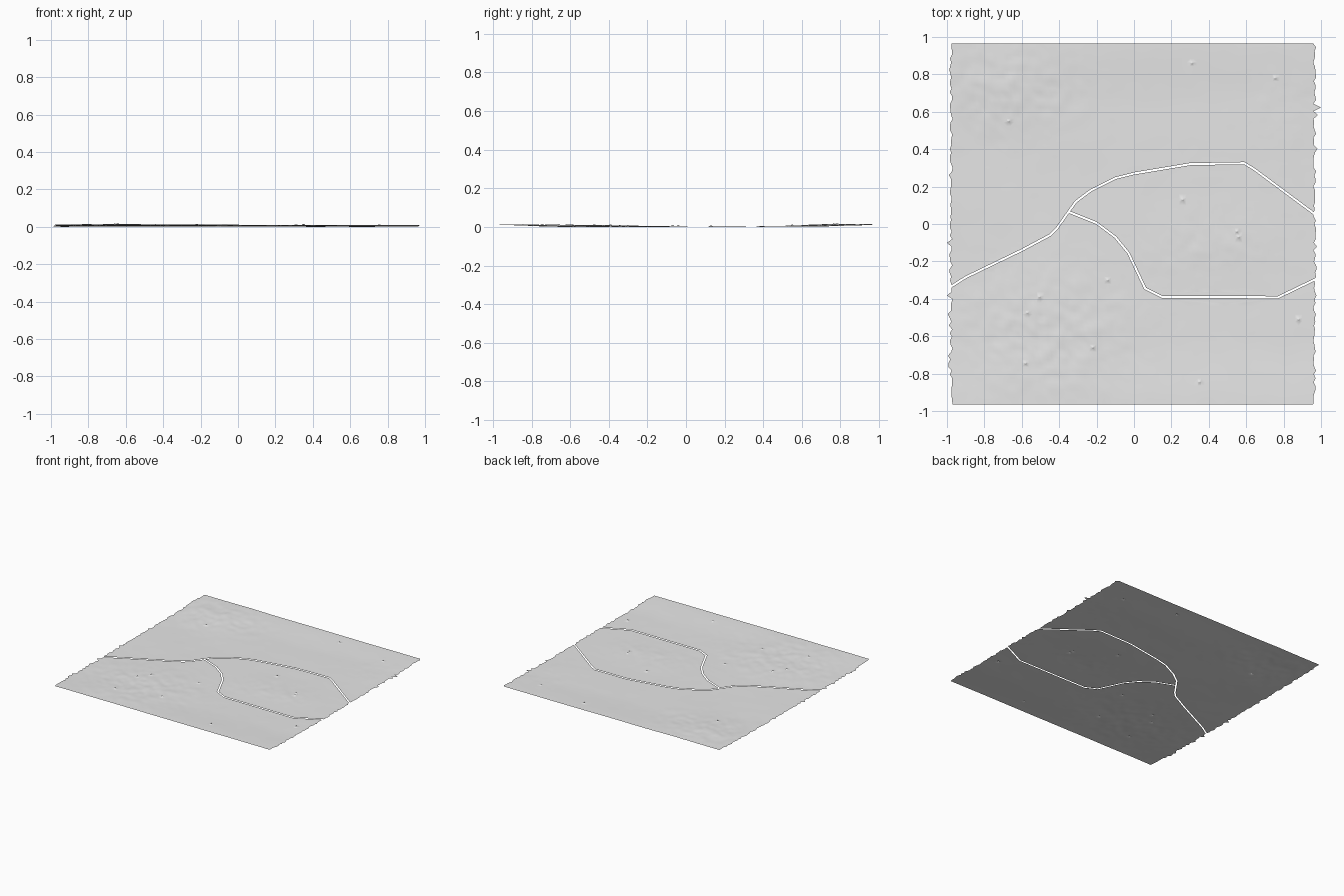
import bpy, bmesh, math, random
from mathutils import Vector, noise, geometry

random.seed(7)
if "Cube" in bpy.data.objects:
    bpy.data.objects.remove(bpy.data.objects["Cube"])

HALF_Y = 0.965
STEP = 0.02
GAP = 0.0055  # half width of the open track

# Centre lines of the main track and its branch
main_track = [(-1.01, -0.355), (-0.9, -0.285), (-0.6, -0.14), (-0.45, -0.06),
              (-0.41, -0.02), (-0.35, 0.065), (-0.31, 0.12), (-0.23, 0.18),
              (-0.1, 0.245), (0, 0.27), (0.3, 0.32), (0.59, 0.325),
              (0.64, 0.295), (0.95, 0.065), (1.01, 0.02)]
branch_track = [(-0.35, 0.065), (-0.2, 0.005), (-0.1, -0.07), (-0.03, -0.155),
                (0.06, -0.345), (0.15, -0.39), (0.77, -0.392), (0.95, -0.305),
                (1.01, -0.276)]
tracks = [[Vector(p) for p in t] for t in (main_track, branch_track)]

# Small steep rocks
rocks = [Vector(p) for p in ((0.31, 0.86), (0.755, 0.78), (0.55, -0.04), (0.56, -0.07),
                             (-0.505, -0.39), (-0.14, -0.3), (-0.57, -0.475),
                             (-0.22, -0.66), (-0.58, -0.745), (0.35, -0.845),
                             (0.88, -0.51), (-0.67, 0.55), (0.26, 0.13))]
ROCK = 0.01


def mound(x, y, cx, cy, rx, ry):
    return math.exp(-((x - cx) / rx) ** 2 - ((y - cy) / ry) ** 2)


def height(x, y):
    """Gentle plain with raised rims, two rough hill areas and a low mound."""
    rim = max(0.0, abs(y) - 0.62) / 0.35
    z = 0.009 * rim * rim * (3 - 2 * min(rim, 1))
    rough = (mound(x, y, -0.45, -0.58, 0.42, 0.3)
             + mound(x, y, -0.72, 0.72, 0.38, 0.22)
             + 0.45 * mound(x, y, 0.4, -0.1, 0.32, 0.17)
             + 0.3 * mound(x, y, 0.85, 0.6, 0.2, 0.25))
    p = Vector((x, y, 0.3))
    broad = noise.noise(p * 5) * 0.5 + 0.5
    fine = abs(noise.noise(p * 11)) + 0.4 * noise.noise(p * 24)
    z += rough * (0.004 + 0.005 * broad + 0.008 * fine)
    z += 0.0018 * noise.noise(p * 2.5) + 0.0006 * noise.noise(p * 9)
    for r in rocks:
        d = math.hypot(x - r.x, y - r.y)
        if d < ROCK * 0.6:
            z += 0.006
    return z


def track_distance(p):
    best = 9.0
    for t in tracks:
        for a, b in zip(t, t[1:]):
            q, f = geometry.intersect_point_line(p, a, b)
            q = a.lerp(b, min(1, max(0, f)))
            best = min(best, (p - q.to_2d()).length)
    return best


def offset_line(path, dist):
    """Mitred parallel of an open path."""
    out = []
    for i, p in enumerate(path):
        d0 = (p - path[max(i - 1, 0)]).normalized()
        d1 = (path[min(i + 1, len(path) - 1)] - p).normalized()
        n = (d0 + d1).normalized().orthogonal()
        side = d1 if d1.length else d0
        out.append(p + n * dist / max(0.5, n.dot(side.orthogonal())))
    return out


def ragged_x(base, outward):
    """Torn border: mostly small nicks, now and then a long tooth."""
    spread = 0.018 if random.random() < 0.12 else 0.008
    return base + outward * random.uniform(-0.008, spread)


# Torn outline, anticlockwise from the front left corner
rows = round(2 * HALF_Y / STEP)
ys = [-HALF_Y + 2 * HALF_Y * i / rows for i in range(rows + 1)]
xs = [-0.94 + STEP * i for i in range(94)]
outline = [Vector((-0.97, -HALF_Y))] + [Vector((x, -HALF_Y)) for x in xs]
for i, y in enumerate(ys):
    x = 1.0 if i == 79 else 0.958 if i in (0, rows) else ragged_x(0.966, 1)
    outline.append(Vector((x, y)))
outline += [Vector((x, HALF_Y)) for x in reversed(xs)]
for i in range(rows, 0, -1):
    x = -1.0 if i in (43, 29) else -0.975 if i == rows else ragged_x(-0.978, -1)
    outline.append(Vector((x, ys[i])))

# Points and constraint edges for the ground triangulation
points = list(outline)
edges = [(i, (i + 1) % len(outline)) for i in range(len(outline))]
for t in tracks:
    for side in (-GAP, GAP):
        start = len(points)
        line = offset_line(t, side)
        points += line
        edges += [(start + i, start + i + 1) for i in range(len(line) - 1)]
for y in ys[1:-1]:
    for x in xs:
        p = Vector((x, y))
        if track_distance(p) > 0.013 and all((p - r).length > 0.014 for r in rocks):
            points.append(p)
for r in rocks:
    for radius in (ROCK * 0.5, ROCK):
        for k in range(6):
            a = math.tau * k / 6
            points.append(r + Vector((math.cos(a), math.sin(a))) * radius)

verts, _, faces, *_ = geometry.delaunay_2d_cdt(points, edges, [], 1, 1e-6)

# Ground sheet with the tracks left open
bm = bmesh.new()
bv = [bm.verts.new((v.x, v.y, height(v.x, v.y))) for v in verts]
for f in faces:
    c = sum((verts[i] for i in f), Vector((0, 0))) / len(f)
    if track_distance(c) > GAP * 1.1:
        bm.faces.new([bv[i] for i in f])
bmesh.ops.delete(bm, geom=[v for v in bm.verts if not v.link_faces], context='VERTS')
low = min(v.co.z for v in bm.verts)
for v in bm.verts:
    v.co.z -= low
bm.normal_update()
for f in bm.faces:
    if f.normal.z < 0:
        f.normal_flip()
    f.smooth = True
mesh = bpy.data.meshes.new("ground")
bm.to_mesh(mesh)
bm.free()

# Plain grey ground
grey = bpy.data.materials.new("light grey")
grey.use_nodes = True
colour = (0.8, 0.8, 0.8, 1)
grey.diffuse_color = colour
grey.node_tree.nodes["Principled BSDF"].inputs["Base Color"].default_value = colour
mesh.materials.append(grey)
ground = bpy.data.objects.new("ground", mesh)
bpy.context.collection.objects.link(ground)
